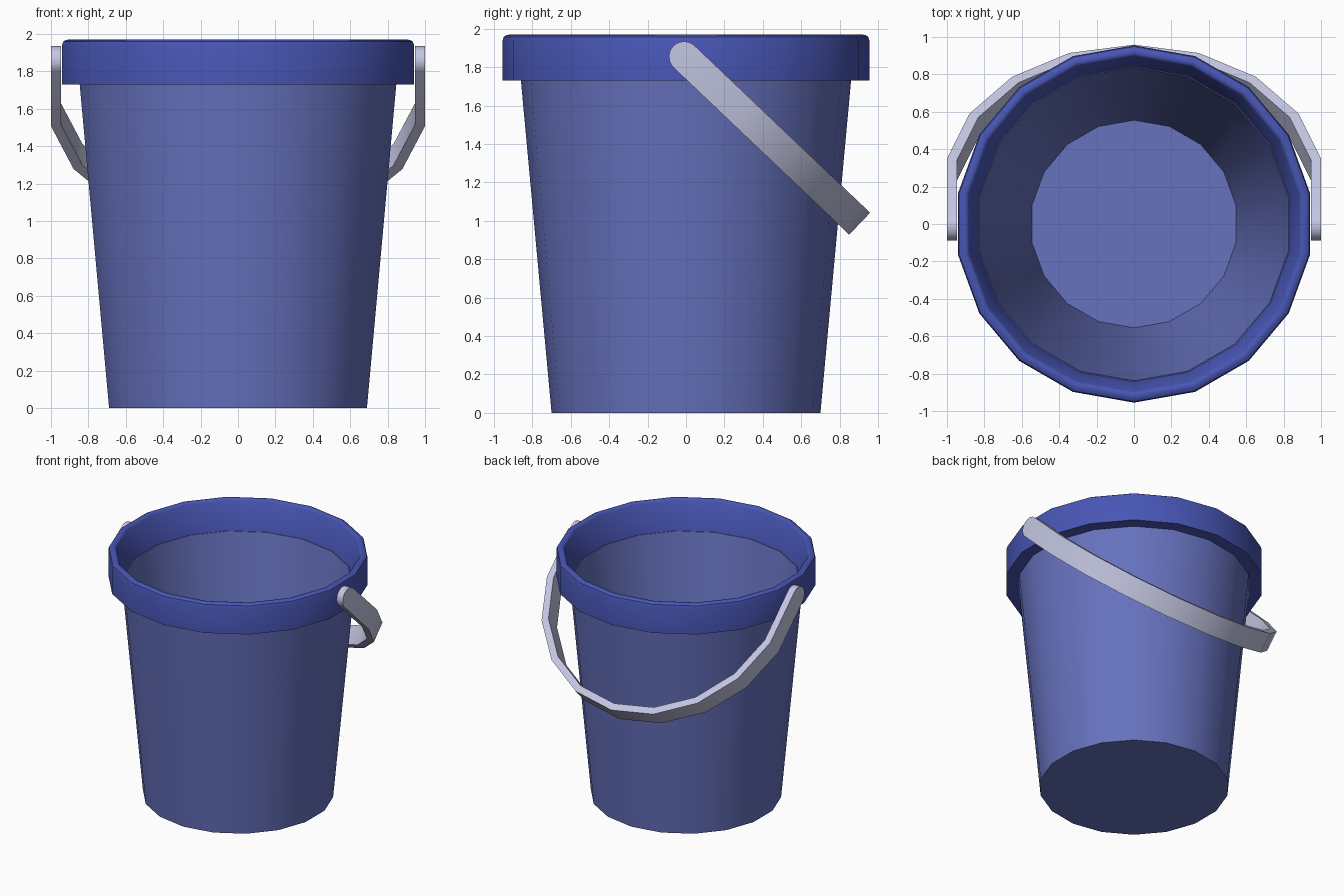
import bpy, bmesh, math
from mathutils import Vector

cube = bpy.data.objects.get("Cube")
if cube:
    bpy.data.objects.remove(cube, do_unlink=True)

SIDES = 18


def material(name, rgb):
    m = bpy.data.materials.new(name)
    m.use_nodes = True
    m.diffuse_color = (*rgb, 1)
    m.node_tree.nodes["Principled BSDF"].inputs["Base Color"].default_value = (*rgb, 1)
    return m


def finish(bm, name, mat):
    """Turn a bmesh into a smooth object with sharp edges kept."""
    bmesh.ops.remove_doubles(bm, verts=bm.verts, dist=1e-5)
    bmesh.ops.recalc_face_normals(bm, faces=bm.faces)
    mesh = bpy.data.meshes.new(name)
    bm.to_mesh(mesh)
    bm.free()
    obj = bpy.data.objects.new(name, mesh)
    bpy.context.collection.objects.link(obj)
    mesh.materials.append(mat)
    bpy.ops.object.select_all(action='DESELECT')
    obj.select_set(True)
    bpy.context.view_layer.objects.active = obj
    bpy.ops.object.shade_smooth_by_angle(angle=math.radians(35))
    return obj


def bridge(bm, a, b):
    """Join two rings of vertices with quads."""
    n = len(a)
    for i in range(n):
        j = (i + 1) % n
        bm.faces.new((a[i], a[j], b[j], b[i]))


def lathe(name, profile, mat, closed):
    """Spin a (radius, height) profile; cap both ends unless closed."""
    bm = bmesh.new()
    rings = []
    for r, z in profile:
        angles = [2 * math.pi * i / SIDES for i in range(SIDES)]
        rings.append([bm.verts.new((r * math.sin(a), r * math.cos(a), z)) for a in angles])
    for a, b in zip(rings, rings[1:]):
        bridge(bm, a, b)
    if closed:
        bridge(bm, rings[-1], rings[0])
    else:
        bm.faces.new(rings[0])
        bm.faces.new(rings[-1])
    return finish(bm, name, mat)


body_blue = material("body blue", (0.133, 0.168, 0.515))
rim_blue = material("rim blue", (0.065, 0.093, 0.46))
handle_grey = material("handle pale grey", (0.55, 0.57, 0.76))

# Tapered hollow body with a floor
lathe("bucket_body", [(0.70, 0), (0.86, 1.735), (0.838, 1.735), (0.555, 0.07)], body_blue, False)

# Thick rim collar with a rounded top
lathe("bucket_rim", [(0.842, 1.73), (0.955, 1.73), (0.955, 1.94), (0.949, 1.958),
                     (0.935, 1.967), (0.918, 1.97), (0.905, 1.966), (0.896, 1.955)],
      rim_blue, True)

# Swung-down handle: half-round ends, straight arms and a faceted arc
HALF, OUTER, INNER, CENTRE = 0.079, 1.015, 0.96, 0.247
pivot = Vector((0, -0.01, 1.855))
along = Vector((0, 0.725, -0.69)).normalized()
across = Vector((0, 0.69, 0.725)).normalized()
edge = math.sin(math.radians(80))

# Each section: outer (x, s), inner (x, s), half width
arm = []
for i in range(7):
    t = math.radians(15 * i)
    s = -HALF * math.cos(t)
    arm.append(((OUTER * edge, s), (INNER * edge, s), HALF * math.sin(t)))
arc = []
for deg in range(80, -81, -20):
    a = math.radians(deg)
    outer, inner = [(r * math.sin(a), CENTRE + r * math.cos(a)) for r in (OUTER, INNER)]
    arc.append((outer, inner, HALF))
mirrored = [((-o[0], o[1]), (-n[0], n[1]), h) for o, n, h in reversed(arm)]

bm = bmesh.new()
rings = []
for outer, inner, h in arm + arc + mirrored:
    ring = []
    for (x, s), w in ((outer, h), (outer, -h), (inner, -h), (inner, h)):
        ring.append(bm.verts.new(pivot + Vector((x, 0, 0)) + along * s + across * w))
    rings.append(ring)
for a, b in zip(rings, rings[1:]):
    bridge(bm, a, b)
finish(bm, "carry_handle", handle_grey)
